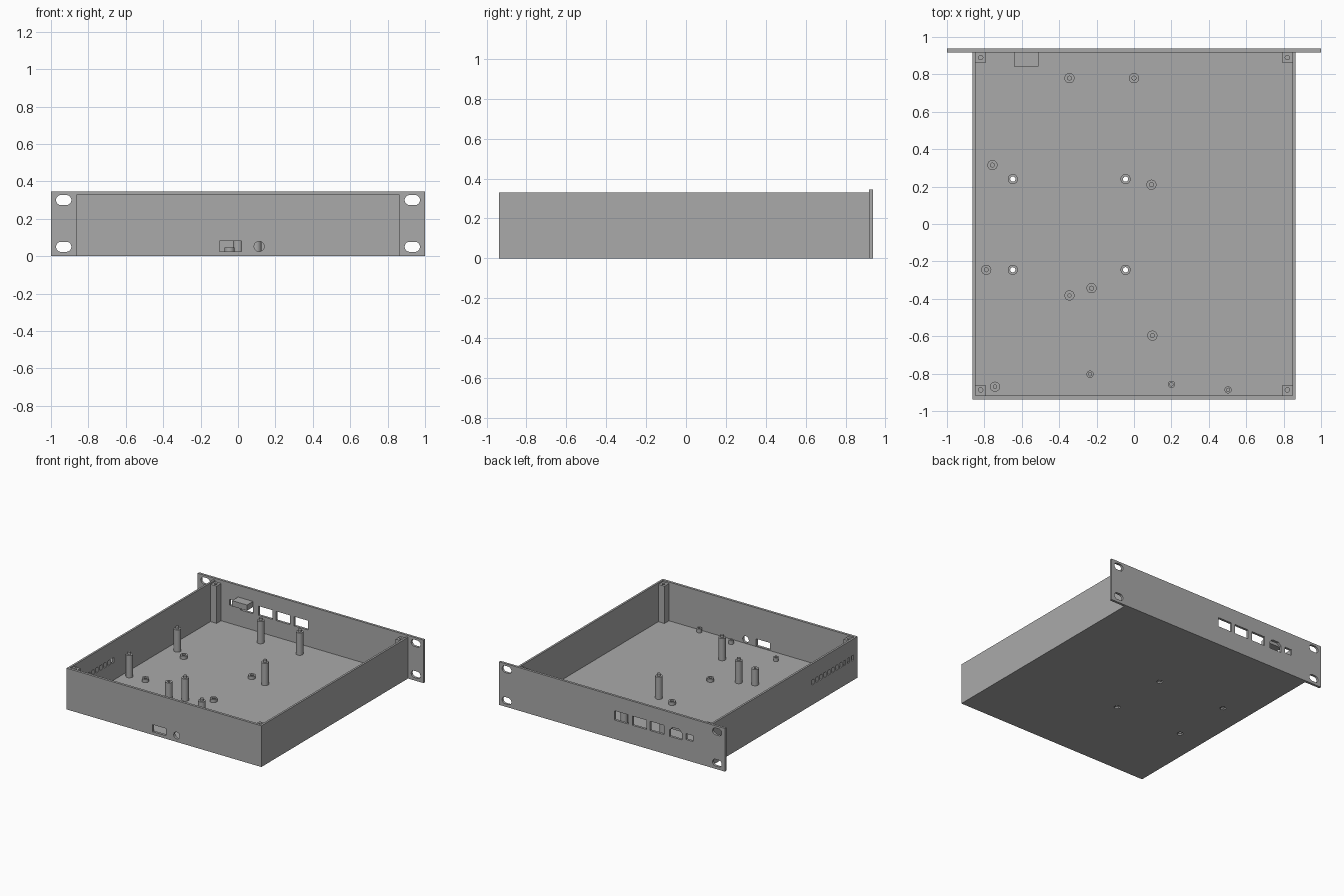
import bpy, bmesh, math
from mathutils import Matrix, Vector

cube = bpy.data.objects.get("Cube")
if cube:
    bpy.data.objects.remove(cube, do_unlink=True)

grey = bpy.data.materials.new("plain grey")
grey.use_nodes = True
grey.diffuse_color = (0.4, 0.4, 0.4, 1)
grey.node_tree.nodes["Principled BSDF"].inputs["Base Color"].default_value = (0.4, 0.4, 0.4, 1)


def finish(name, bm, smooth=False):
    bmesh.ops.recalc_face_normals(bm, faces=bm.faces)
    mesh = bpy.data.meshes.new(name)
    bm.to_mesh(mesh)
    bm.free()
    mesh.materials.append(grey)
    obj = bpy.data.objects.new(name, mesh)
    bpy.context.collection.objects.link(obj)
    if smooth:
        bpy.ops.object.select_all(action='DESELECT')
        obj.select_set(True)
        bpy.context.view_layer.objects.active = obj
        bpy.ops.object.shade_smooth_by_angle(angle=math.radians(35))
    return obj


def add_box(bm, x0, x1, y0, y1, z0, z1):
    size = Matrix.Diagonal((x1 - x0, y1 - y0, z1 - z0, 1))
    mid = Matrix.Translation(((x0 + x1) / 2, (y0 + y1) / 2, (z0 + z1) / 2))
    bmesh.ops.create_cube(bm, size=1, matrix=mid @ size)


def add_prism(bm, points, axis, a, b):
    """Extrude a flat outline: along y the outline is (x, z), along z it is (x, y)."""
    def place(p):
        return (p[0], a, p[1]) if axis == 'y' else (p[0], p[1], a)
    face = bm.faces.new([bm.verts.new(place(p)) for p in points])
    ext = bmesh.ops.extrude_face_region(bm, geom=[face])
    shift = Vector((0, b - a, 0)) if axis == 'y' else Vector((0, 0, b - a))
    bmesh.ops.translate(bm, vec=shift,
                        verts=[v for v in ext['geom'] if isinstance(v, bmesh.types.BMVert)])


def circle(x, y, r, n=24, stretch=0):
    """Circle outline, pulled apart sideways into a slot when stretch is set."""
    pts = []
    for i in range(n):
        t = 2 * math.pi * (i + 0.5) / n
        c = math.cos(t)
        pts.append((x + r * c + math.copysign(stretch, c), y + r * math.sin(t)))
    return pts


def cut(obj, bm):
    """Subtract the cutter and bake the result."""
    cutter = finish("cutter", bm)
    cutter.hide_render = True
    mod = obj.modifiers.new("cut", 'BOOLEAN')
    mod.operation, mod.solver, mod.object = 'DIFFERENCE', 'EXACT', cutter
    graph = bpy.context.evaluated_depsgraph_get()
    baked = bpy.data.meshes.new_from_object(obj.evaluated_get(graph))
    obj.modifiers.clear()
    obj.data = baked
    bpy.data.objects.remove(cutter, do_unlink=True)


def lathe(name, x, y, profile):
    bm = bmesh.new()
    verts = [bm.verts.new((x + r, y, z)) for r, z in profile]
    edges = [bm.edges.new(pair) for pair in zip(verts, verts[1:])]
    bmesh.ops.spin(bm, geom=verts + edges, cent=(x, y, 0), axis=(0, 0, 1),
                   angle=2 * math.pi, steps=24, use_duplicate=False)
    bmesh.ops.remove_doubles(bm, verts=bm.verts, dist=0.0002)
    return finish(name, bm, True)


W, FRONT, BACK, END = 0.863, -0.937, 0.918, 0.937
TOP, FLOOR = 0.33, 0.02
THROUGH = [(x, y) for x in (-0.648, -0.045) for y in (0.24, -0.245)]

# Open tray
bm = bmesh.new()
add_box(bm, -W, W, FRONT, BACK, 0, TOP)
tray = finish("tray", bm)
bm = bmesh.new()
add_box(bm, -W + 0.016, W - 0.016, FRONT + 0.02, BACK + 0.1, FLOOR, 1)
cut(tray, bm)

# Front openings, side vents and floor holes
bm = bmesh.new()
add_box(bm, -0.1, 0.02, FRONT - 0.1, FRONT + 0.1, 0.025, 0.082)
add_prism(bm, circle(0.113, 0.052, 0.027), 'y', FRONT - 0.1, FRONT + 0.1)
for i in range(11):
    y = -0.875 + i * 0.05
    add_box(bm, -W - 0.1, -W + 0.06, y - 0.013, y + 0.013, 0.16, 0.2)
for x, y in THROUGH:
    add_prism(bm, circle(x, y, 0.014), 'z', -0.1, 0.1)
cut(tray, bm)

# Nut recesses under the floor
bm = bmesh.new()
for x, y in THROUGH:
    add_prism(bm, circle(x, y, 0.024, 6), 'z', -0.1, 0.012)
cut(tray, bm)

# Rack panel with mounting slots and connector openings
bm = bmesh.new()
add_box(bm, -1, 1, BACK, END, 0, 0.345)
panel = finish("rack_panel", bm)
bm = bmesh.new()
near, far = BACK - 0.1, END + 0.1
for x in (-0.932, 0.932):
    for z in (0.05, 0.3):
        add_prism(bm, circle(x, z, 0.027, stretch=0.014), 'y', near, far)
for x in (-0.083, -0.242, -0.401):
    add_box(bm, x - 0.062, x + 0.062, near, far, 0.152, 0.226)
add_prism(bm, [(-0.62, 0.152), (-0.512, 0.152), (-0.512, 0.205), (-0.537, 0.23),
               (-0.595, 0.23), (-0.62, 0.205)], 'y', near, far)
add_box(bm, -0.718, -0.656, near, far, 0.165, 0.212)
cut(panel, bm)

# Hood behind the power inlet
bm = bmesh.new()
add_box(bm, -0.642, -0.51, 0.842, BACK, 0.205, 0.25)
finish("inlet_hood", bm)

# Corner posts with screw holes
for side in (-1, 1):
    for label, y0, y1, hole in (("front", FRONT + 0.02, -0.86, -0.887),
                                ("back", 0.862, BACK, 0.89)):
        bm = bmesh.new()
        xs = sorted((side * 0.793, side * (W - 0.016)))
        add_box(bm, *xs, y0, y1, FLOOR, 0.318)
        post = finish(f"{label}_{'left' if side > 0 else 'right'}_post", bm)
        bm = bmesh.new()
        add_prism(bm, circle(side * 0.82, hole, 0.012, 16), 'z', 0.22, 0.5)
        cut(post, bm)

# Tall standoffs with locating pins
for x, y in ((-0.345, 0.78), (0, 0.78), (-0.757, 0.315), (0.093, 0.21),
             (-0.79, -0.245), (-0.227, -0.343), (0.098, -0.597)):
    lathe("tall_standoff", x, y, [(0.027, FLOOR), (0.027, 0.198), (0.013, 0.198),
                                  (0.013, 0.217), (0, 0.217)])

# Low rings around the floor holes
for x, y in THROUGH:
    lathe("ring_standoff", x, y, [(0.014, FLOOR), (0.027, FLOOR), (0.027, 0.046),
                                  (0.014, 0.046), (0.014, FLOOR)])

# Standoffs with blind screw holes
for x, y, r, top in ((-0.345, -0.382, 0.027, 0.15), (-0.743, -0.87, 0.027, 0.06),
                     (-0.235, -0.803, 0.019, 0.05), (0.2, -0.857, 0.019, 0.05),
                     (0.503, -0.887, 0.019, 0.05)):
    lathe("screw_standoff", x, y, [(r, FLOOR), (r, top), (0.009, top),
                                   (0.009, FLOOR + 0.005), (0, FLOOR + 0.005)])
